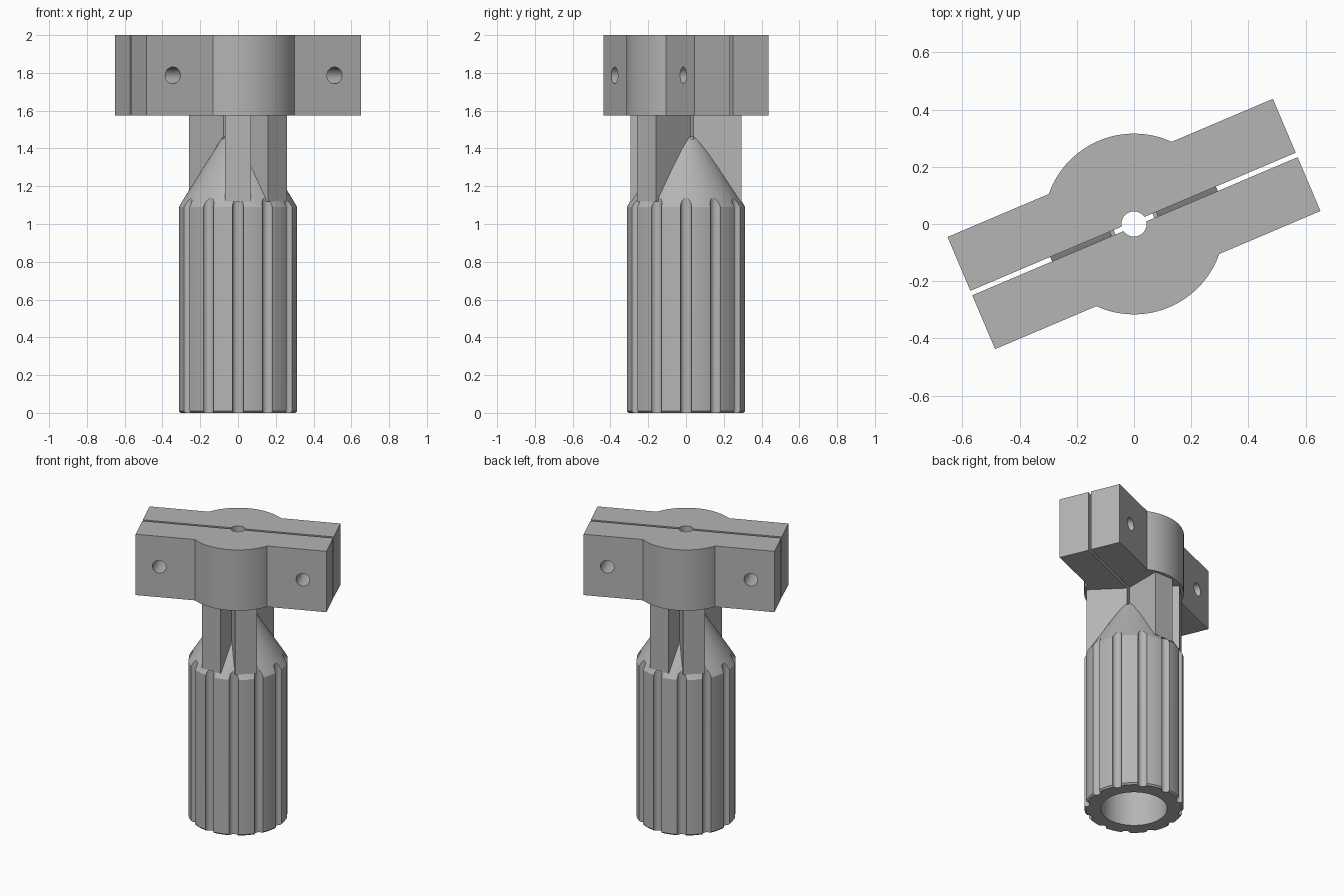
import bpy, bmesh
from math import pi, sin, cos, radians, asin
from mathutils import Matrix

if "Cube" in bpy.data.objects:
    bpy.data.objects.remove(bpy.data.objects["Cube"])

TILT = radians(23)      # direction of the split through head and neck
GAP = 0.0085            # half width of the split
HEAD_BASE, TOP = 1.575, 2.0

grey = bpy.data.materials.new("plain grey")
grey.use_nodes = True
grey.diffuse_color = (0.46, 0.46, 0.46, 1)
grey.node_tree.nodes["Principled BSDF"].inputs["Base Color"].default_value = (0.46, 0.46, 0.46, 1)


def make(name, bm):
    bmesh.ops.recalc_face_normals(bm, faces=bm.faces)
    mesh = bpy.data.meshes.new(name)
    bm.to_mesh(mesh)
    bm.free()
    mesh.materials.append(grey)
    ob = bpy.data.objects.new(name, mesh)
    bpy.context.collection.objects.link(ob)
    return ob


def lathe(name, profile, steps=96):
    """Solid of revolution; the profile starts and ends on the axis."""
    bm = bmesh.new()
    verts = [bm.verts.new((r, 0, z)) for r, z in profile]
    edges = [bm.edges.new(pair) for pair in zip(verts, verts[1:])]
    bmesh.ops.spin(bm, geom=verts + edges, axis=(0, 0, 1), cent=(0, 0, 0),
                   angle=2 * pi, steps=steps, use_duplicate=False)
    bmesh.ops.remove_doubles(bm, verts=bm.verts, dist=1e-5)
    return make(name, bm)


def box(name, size, z0, z1, angle):
    bm = bmesh.new()
    mat = (Matrix.Rotation(angle, 4, "Z") @ Matrix.Translation((0, 0, (z0 + z1) / 2))
           @ Matrix.Diagonal((size[0], size[1], z1 - z0, 1)))
    bmesh.ops.create_cube(bm, size=1, matrix=mat)
    return make(name, bm)


def rods(name, radius, depth, matrices, segments=32):
    bm = bmesh.new()
    for mat in matrices:
        bmesh.ops.create_cone(bm, cap_ends=True, segments=segments, radius1=radius,
                              radius2=radius, depth=depth, matrix=mat)
    return make(name, bm)


def activate(ob):
    bpy.ops.object.select_all(action="DESELECT")
    ob.select_set(True)
    bpy.context.view_layer.objects.active = ob


def boolean(ob, other, operation):
    mod = ob.modifiers.new("cut", "BOOLEAN")
    mod.operation, mod.object, mod.solver = operation, other, "EXACT"
    activate(ob)
    bpy.ops.object.modifier_apply(modifier=mod.name)
    bpy.data.objects.remove(other)


def finish(ob):
    activate(ob)
    bpy.ops.object.shade_smooth_by_angle(angle=radians(25))


# Grip: round barrel with a conical shoulder and twelve flutes
grip = lathe("fluted_grip", [(0, 0), (0.305, 0), (0.315, 0.01), (0.315, 1.09),
                             (0.05, 1.511), (0, 1.511)])
flutes = [Matrix.Rotation(i * pi / 6, 4, "Z") @ Matrix.Translation((0.315, 0, 0.6))
          for i in range(12)]
boolean(grip, rods("flute_cutter", 0.03, 1.6, flutes), "DIFFERENCE")

# Neck: two crossing bars standing on the shoulder
for angle in (90, 135):
    boolean(grip, box("neck_bar", (0.59, 0.14), 1.12, HEAD_BASE, radians(angle)), "UNION")

# Hollow socket, narrow bore and the split of the neck
bore = lathe("bore_cutter", [(0, -0.1), (0.21, -0.1), (0.21, 1.05), (0.074, 1.25),
                             (0.074, 1.46), (0.044, 1.46), (0.044, 1.7), (0, 1.7)], 64)
boolean(grip, bore, "DIFFERENCE")
boolean(grip, box("split_cutter", (0.8, 2 * GAP), 1.45, 1.7, TILT), "DIFFERENCE")
finish(grip)


# Head: two mirrored clamp halves with a round middle and bolt holes
def arc(radius, v, count):
    """Points over the middle from +u to -u, starting at height v."""
    start = asin(v / radius)
    return [(radius * cos(a), radius * sin(a)) for a in
            (start + (pi - 2 * start) * i / count for i in range(count + 1))]


LENGTH, DEPTH = 0.618, 0.213
outline = ([(LENGTH, GAP), (LENGTH, DEPTH)] + arc(0.316, DEPTH, 32)
           + [(-LENGTH, DEPTH), (-LENGTH, GAP)] + arc(0.044, GAP, 24)[::-1])

for name, turn in (("rear_clamp_half", TILT), ("front_clamp_half", TILT + pi)):
    bm = bmesh.new()
    face = bm.faces.new([bm.verts.new((u, v, HEAD_BASE)) for u, v in outline])
    up = bmesh.ops.extrude_face_region(bm, geom=[face], use_keep_orig=True)["geom"]
    bmesh.ops.translate(bm, vec=(0, 0, TOP - HEAD_BASE),
                        verts=[g for g in up if isinstance(g, bmesh.types.BMVert)])
    bm.transform(Matrix.Rotation(turn, 4, "Z"))
    half = make(name, bm)
    bolts = [Matrix.Rotation(turn, 4, "Z") @ Matrix.Translation((u, 0, 1.787))
             @ Matrix.Rotation(pi / 2, 4, "X") for u in (-0.465, 0.465)]
    boolean(half, rods("bolt_cutter", 0.044, 1, bolts), "DIFFERENCE")
    finish(half)
